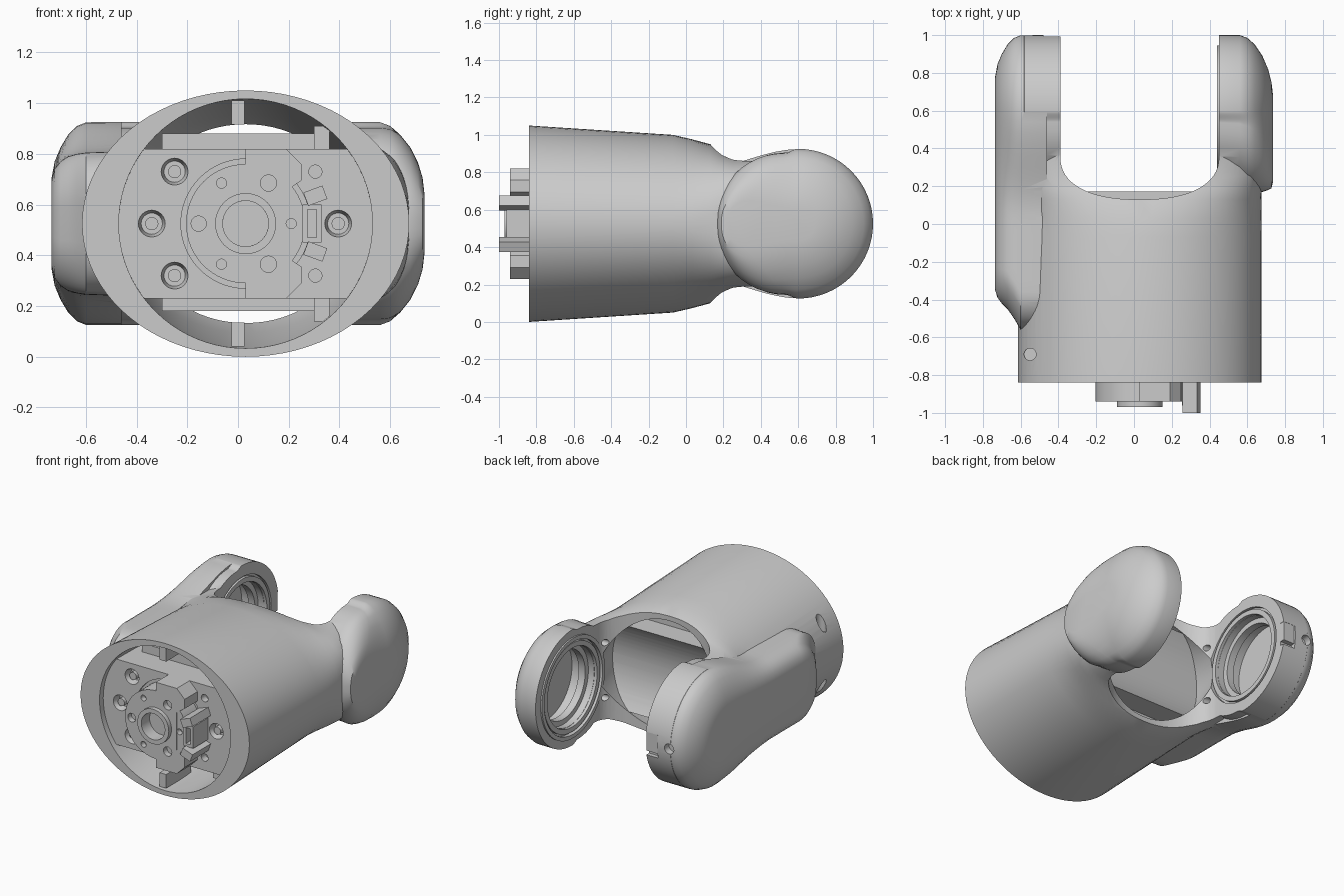
import bpy, bmesh, math
from mathutils import Matrix

if "Cube" in bpy.data.objects:
    bpy.data.objects.remove(bpy.data.objects["Cube"])

CX, CZ, JY = 0.03, 0.525, 0.6      # body axis and joint axis
ROT = {'x': Matrix.Rotation(math.pi / 2, 4, 'Y'),
       'y': Matrix.Rotation(math.pi / 2, 4, 'X'), 'z': Matrix.Identity(4)}


def finish(name, bm):
    bmesh.ops.recalc_face_normals(bm, faces=bm.faces)
    me = bpy.data.meshes.new(name)
    bm.to_mesh(me)
    bm.free()
    ob = bpy.data.objects.new(name, me)
    bpy.context.collection.objects.link(ob)
    return ob


def loft(name, rings):
    bm = bmesh.new()
    vs = [[bm.verts.new(p) for p in r] for r in rings]
    n = len(vs[0])
    for a, b in zip(vs, vs[1:]):
        for i in range(n):
            j = (i + 1) % n
            bm.faces.new((a[i], a[j], b[j], b[i]))
    bm.faces.new(vs[0])
    bm.faces.new(vs[-1])
    return finish(name, bm)


def cyl(name, loc, r, depth, axis='y', seg=32, r2=None):
    bm = bmesh.new()
    bmesh.ops.create_cone(bm, cap_ends=True, segments=seg, radius1=r,
                          radius2=r if r2 is None else r2, depth=depth,
                          matrix=Matrix.Translation(loc) @ ROT[axis])
    return finish(name, bm)


def box(name, x, y, z, tilt=0):
    bm = bmesh.new()
    mid = [(a[0] + a[1]) / 2 for a in (x, y, z)]
    size = [a[1] - a[0] for a in (x, y, z)]
    bmesh.ops.create_cube(bm, size=1, matrix=Matrix.Translation(mid)
                          @ Matrix.Rotation(tilt, 4, 'Y') @ Matrix.Diagonal((*size, 1)))
    return finish(name, bm)


def boolean(ob, others, op='DIFFERENCE', keep=False):
    for o in others:
        m = ob.modifiers.new('cut', 'BOOLEAN')
        m.operation, m.object, m.solver = op, o, 'EXACT'
        bpy.context.view_layer.objects.active = ob
        bpy.ops.object.modifier_apply(modifier=m.name)
        if not keep:
            bpy.data.objects.remove(o)
    return ob


def tube(name, loc, r_out, r_in, depth, axis='y'):
    return boolean(cyl(name, loc, r_out, depth, axis, 64),
                   [cyl('cutter', loc, r_in, depth * 2, axis, 64)])


def section(y, rx, rz, n=2, seg=80):
    pts = []
    for i in range(seg):
        a = 2 * math.pi * i / seg
        c, s = math.cos(a), math.sin(a)
        pts.append((CX + rx * math.copysign(abs(c) ** (2 / n), c), y,
                    CZ + rz * math.copysign(abs(s) ** (2 / n), s)))
    return pts


def pad_outline(x, r, h, yf, corner):
    """Round end at the joint, easing to a rounded end of half height h at yf."""
    half = [(JY + r * math.cos(a), r * math.sin(a))
            for a in (math.pi / 2 * i / 16 for i in range(17))]
    length = JY - yf - corner
    for i in range(1, 17):
        t = i / 16
        e = min(1, t * length / min(length, .55))
        half.append((JY - t * length, r + (h - r) * e * e * (3 - 2 * e)))
    for i in range(1, 13):
        a = math.pi / 2 * i / 12
        half.append((yf + corner - corner * math.sin(a), h - corner + corner * math.cos(a)))
    pts = half + [(y, -z) for y, z in reversed(half[1:])]
    return [(x, y, CZ + z) for y, z in pts]


# Sleeve: ellipse at the front, squarer where it turns into the fork
body = loft('sleeve_and_fork', [section(*s) for s in (
    (-.84, .645, .525, 2), (-.07, .645, .475, 2), (.03, .645, .452, 2.1),
    (.13, .645, .425, 2.4), (.19, .645, .385, 3), (.25, .64, .36, 3.6),
    (.33, .62, .355, 4), (.45, .6, .36, 4), (.6, .55, .38, 4))])

# Fork ends: domed right cap, long padded left cover
right = loft('right_cap', [pad_outline(*p) for p in (
    (.36, .4, .38, .19, .35), (.56, .4, .38, .18, .35), (.60, .385, .375, .165, .35),
    (.64, .35, .35, .165, .33), (.68, .29, .30, .17, .28), (.71, .22, .24, .18, .22),
    (.728, .15, .18, .19, .16), (.735, .09, .12, .22, .1))])
left = loft('left_arm_disc', [pad_outline(*p) for p in (
    (-.33, .4, .38, .19, .35), (-.58, .4, .38, .19, .35), (-.62, .37, .36, .2, .33))])
cover = loft('left_cover', [pad_outline(*p) for p in (
    (-.46, .399, .285, -.56, .2), (-.60, .399, .28, -.56, .2), (-.635, .385, .275, -.50, .2),
    (-.67, .35, .265, -.45, .2), (-.70, .30, .245, -.42, .18), (-.723, .245, .215, -.39, .16),
    (-.735, .18, .17, -.35, .13))])
boolean(body, [right, left, cover], 'UNION')

# U-shaped gap between the arms
u = [(-.39, 1.3)]
for i in range(33):
    a = math.pi + math.pi * i / 32
    c, s = math.cos(a), math.sin(a)
    u.append((CX + .42 * math.copysign(abs(c) ** .85, c), .36 - .23 * abs(s) ** .85))
u.append((.45, 1.3))
gap = loft('gap_cutter', [[(x, y, z) for x, y in u] for z in (-.3, 1.4)])

# Tapering bore
bore = loft('bore', [section(*s) for s in (
    (-.92, .5, .495), (-.6, .5, .482), (-.07, .49, .43), (.13, .47, .392), (.3, .43, .33))])
boolean(body, [gap])
boolean(body, [bore], keep=True)

# Bearing seats, plate screws and sleeve screw holes
cuts = []
for s, face in ((-1, -.39), (1, .45)):
    cuts += [cyl('cutter', (face, JY, CZ), .32, .04, 'x', 64),
             cyl('cutter', (face + s * .09, JY, CZ), .27, .20, 'x', 64)]
    cuts += [cyl('cutter', (face, .27, CZ + z), .022, .08, 'x', 16) for z in (-.19, .19)]
cuts += [cyl('cutter', (-.55, -.69, CZ + z), .032, .2, 'z', 24) for z in (-.25, .25)]
cuts += [cyl('cutter', (-.57, 1.0, CZ), .035, .1, 'y', 24),
         box('cutter', (-.48, -.37), (.96, 1.1), (CZ - .09, CZ + .07))]
boolean(body, cuts)
box('end_clip', (-.475, -.392), (.94, .992), (CZ - .06, CZ + .07))

# Bearing rings in the fork, with a raised rim on the right arm
for s, face in ((-1, -.39), (1, .45)):
    tube('bearing_ring', (face + s * .09, JY, CZ), .272, .235, .05, 'x')
    tube('bearing_lip', (face + s * .012, JY, CZ), .305, .272, .025, 'x')
tube('right_rim', (.45, JY, CZ), .345, .318, .02, 'x')

# Motor block clipped to the bore (which is used up here), scooped around the joint
motor = box('motor_block', (-.6, .65), (-.8, .3), (.23, .82))
boolean(motor, [box('spine', (-.3, .36), (-.62, .02), (.18, .88))], 'UNION')
boolean(motor, [bore], 'INTERSECT')
boolean(motor, [cyl('cutter', (0, JY, CZ), .52, 2, 'x', 96)])
screws = [(-.25, .73), (-.25, .32), (-.34, .525), (.395, .525)]
boolean(motor, [cyl('cutter', (x, -.8, z), .042, .1, 'y', 24, .064) for x, z in screws]
        + [cyl('cutter', (.305, -.8, z), .026, .1, 'y', 20) for z in (.32, .73)]
        + [cyl('cutter', (CX, -.8, CZ), .255, .03, 'y', 64)])
for x, z in screws:
    cyl('screw_head', (x, -.77, z), .026, .04, 'y', 20)

# Ribs and guide blocks between motor and bore
for s in (-1, 1):
    box('bore_rib', (-.025, .025), (-.82, -.55), sorted((CZ + s * .39, CZ + s * .485)))
    box('guide_block', (.30, .36), (-.7, -.4), sorted((CZ + s * .29, CZ + s * .385)))

# Output horn: round on the left, stepped flange on the right
half = [(.03, .295), (.19, .295), (.25, .235), (.25, .17), (.19, .13)]
prof = half + [(x, -z) for x, z in reversed(half)]
flange = loft('horn_flange', [[(x, y, CZ + z) for x, z in prof] for y in (-.94, -.79)])
boolean(flange, [cyl('horn_disc', (CX, -.865, CZ), .235, .148, 'y', 64)], 'UNION')
holes = [(-.155, .525, .03), (.12, .685, .032), (.12, .365, .032),
         (-.065, .685, .02), (-.065, .365, .02), (.21, .525, .02)]
boolean(flange, [cyl('cutter', (x, -.94, z), r, .08, 'y', 20) for x, z, r in holes]
        + [cyl('cutter', (CX, -.94, CZ), .09, .12, 'y', 48)])
tube('horn_boss', (CX, -.945, CZ), .12, .09, .05)

# Locking tabs and cup beside the horn
for s in (-1, 1):
    box('lock_tab', (.265, .345), (-1, -.79), (CZ + s * .11 - .028, CZ + s * .11 + .028), -s * .35)
cup = box('lock_cup', (.255, .33), (-.96, -.79), (CZ - .075, CZ + .075))
boolean(cup, [box('cutter', (.275, .31), (-1, -.84), (CZ - .055, CZ + .055))])

# Smooth shading with sharp edges kept
bpy.ops.object.select_all(action='DESELECT')
for ob in bpy.data.objects:
    ob.select_set(True)
bpy.context.view_layer.objects.active = body
bpy.ops.object.shade_smooth_by_angle(angle=math.radians(30))
